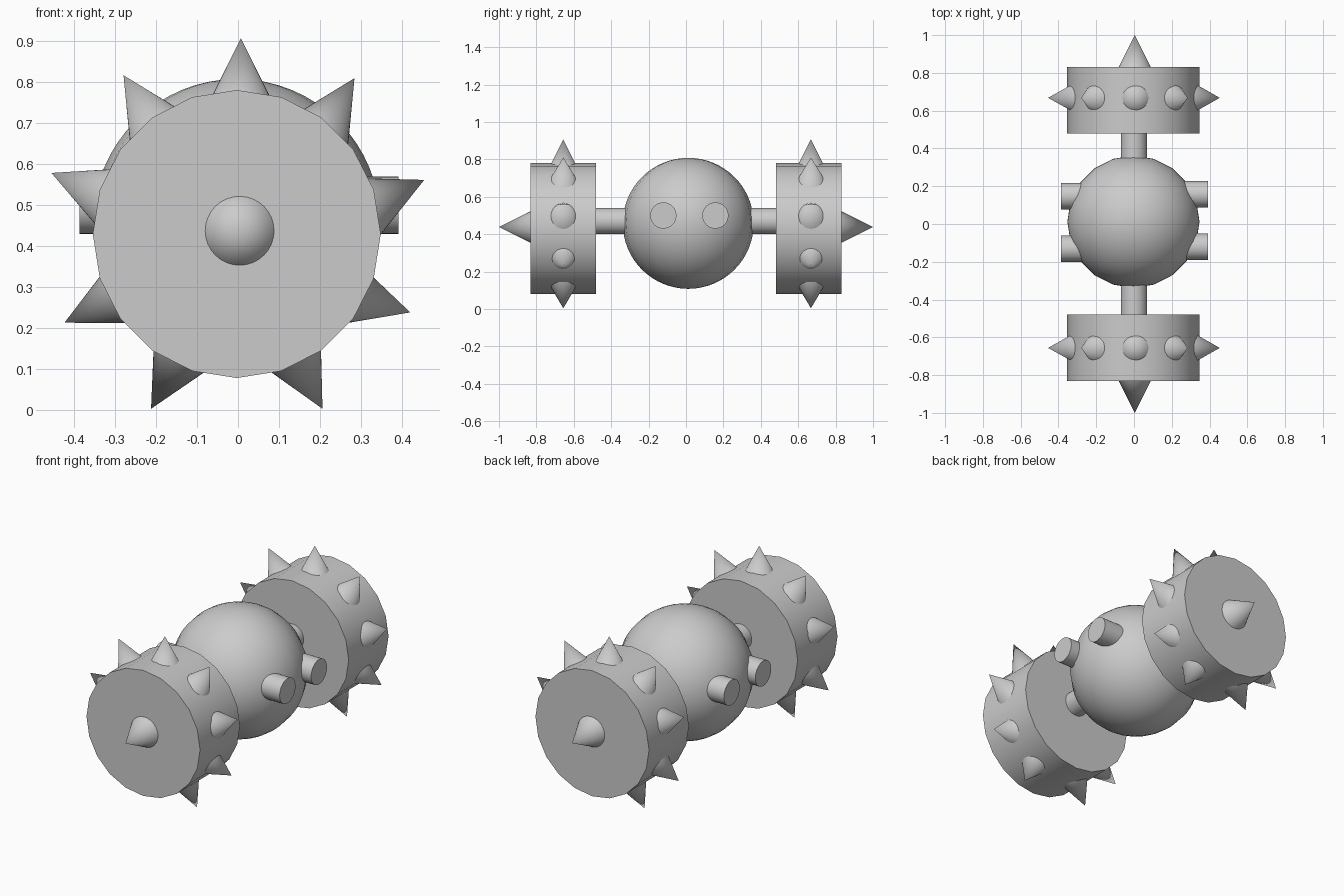
import bpy, math
from mathutils import Vector

if "Cube" in bpy.data.objects:
    bpy.data.objects.remove(bpy.data.objects["Cube"])


def finish(ob, name):
    ob.name = name
    bpy.ops.object.shade_smooth_by_angle(angle=math.radians(35))
    return ob


def rod(name, a, b, r1, r2=None, sides=32):
    """Cylinder or cone running from point a to point b."""
    a, b = Vector(a), Vector(b)
    d = b - a
    bpy.ops.mesh.primitive_cone_add(
        vertices=sides, radius1=r1, radius2=r1 if r2 is None else r2,
        depth=d.length, location=(a + b) / 2,
        rotation=d.to_track_quat('Z', 'Y').to_euler())
    return finish(bpy.context.object, name)


def spike(name, tip, direction):
    tip, d = Vector(tip), Vector(direction).normalized()
    return rod(name, tip - d * 0.2, tip, 0.1, 0.0)


# central ball
bpy.ops.mesh.primitive_uv_sphere_add(segments=20, ring_count=32, radius=0.35,
                                     location=(-0.003, 0.012, 0.458))
finish(bpy.context.object, "ball")

# axle joining ball and wheels
rod("axle", (0, -0.6, 0.47), (0, 0.6, 0.47), 0.07)

# short pegs on both sides of the ball
for side, x, dy in (("right", 0.391, 0.0), ("left", -0.386, -0.01)):
    for i, y in enumerate((-0.121, 0.157)):
        rod(f"peg_{side}_{i}", (x * 0.4, y + dy, 0.5), (x, y + dy, 0.5), 0.07)

# rim spikes: tip x, tip z, lean from vertical in degrees
SPIKES = [(0.007, 0.907, 0), (0.284, 0.81, 32), (0.454, 0.562, 65),
          (0.42, 0.239, 107), (0.206, 0.004, 152), (-0.279, 0.817, -32),
          (-0.455, 0.579, -67), (-0.423, 0.214, -116), (-0.212, 0.004, -151)]

# spiked wheels at both ends
for end, s, ys in (("front", -1, -0.656), ("back", 1, 0.668)):
    rod(f"wheel_{end}", (-0.003, s * 0.48, 0.43), (-0.003, s * 0.832, 0.43),
        0.351, sides=20)
    for i, (x, z, lean) in enumerate(SPIKES):
        a = math.radians(lean)
        spike(f"rim_spike_{end}_{i}", (x, ys, z), (math.sin(a), 0, math.cos(a)))
    spike(f"hub_spike_{end}", (0.004, s, 0.438), (0, s, 0))
